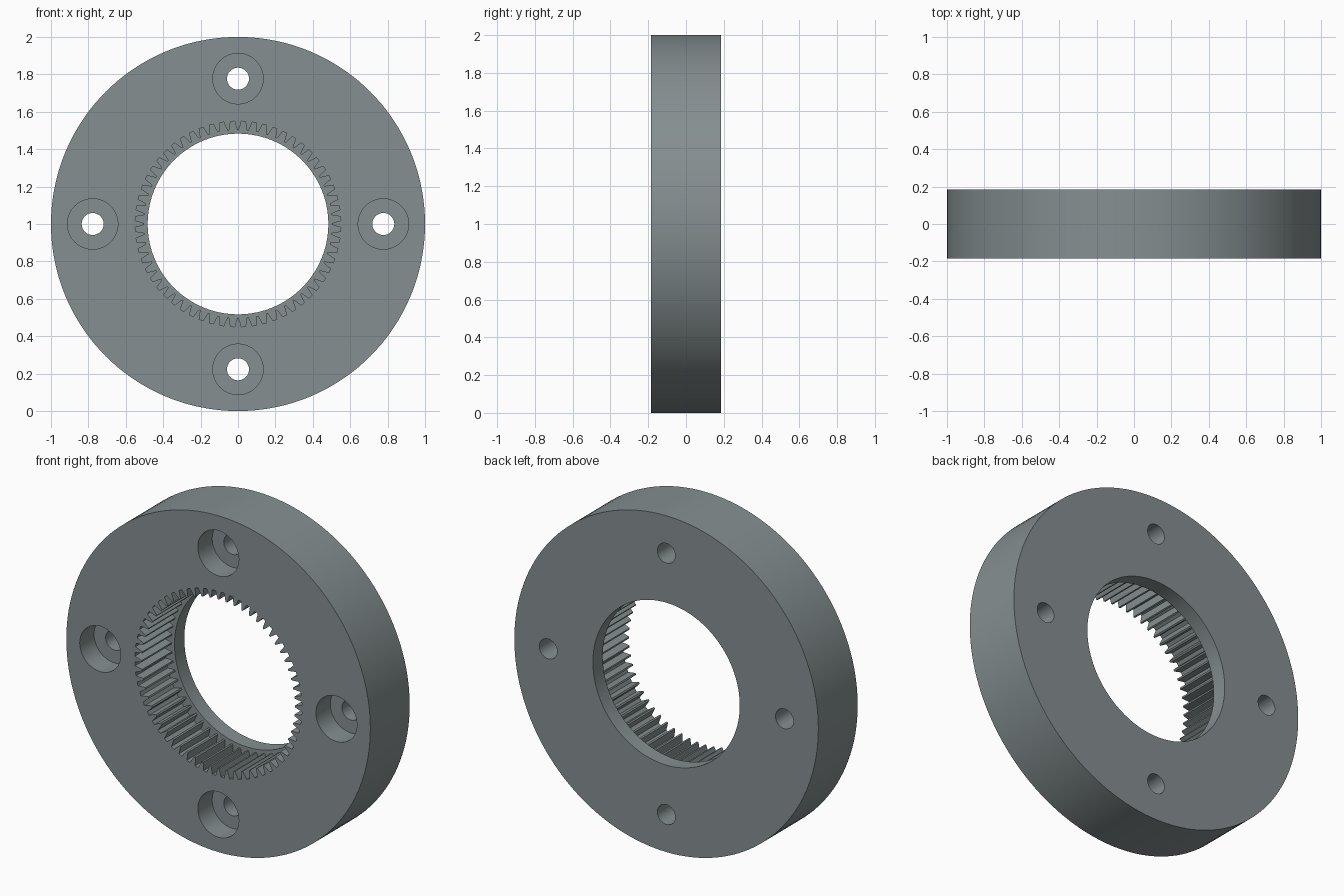
import bpy, bmesh, math
from mathutils import Vector

if "Cube" in bpy.data.objects:
    bpy.data.objects.remove(bpy.data.objects["Cube"])

HALF = 0.185       # half thickness
LIP_Y = 0.093      # where the teeth end and the plain lip starts
FLOOR_Y = -0.05    # counterbore floor
TEETH = 60
ROOT_R, TIP_R = 0.55, 0.503

bm = bmesh.new()


def circle(r, n, cx=0.0, cz=0.0):
    return [(cx + r * math.cos(2 * math.pi * i / n),
             cz + r * math.sin(2 * math.pi * i / n)) for i in range(n)]


def tooth_outline():
    # (fraction of pitch, radius): tooth centred on 0, narrow at the tip
    shape = [(-0.31, ROOT_R), (-0.22, 0.528), (-0.09, TIP_R),
             (0.09, TIP_R), (0.22, 0.528), (0.31, ROOT_R)]
    pts = []
    for i in range(TEETH):
        for f, r in shape:
            a = 2 * math.pi * (i + f) / TEETH
            pts.append((r * math.cos(a), r * math.sin(a)))
    return pts


def wall(pts, y0, y1):
    """Extrude an outline along y; return its two edge loops."""
    rings = [[bm.verts.new((x, y, z + 1)) for x, z in pts] for y in (y0, y1)]
    n = len(pts)
    for i in range(n):
        j = (i + 1) % n
        bm.faces.new((rings[0][i], rings[0][j], rings[1][j], rings[1][i]))
    return [[bm.edges.get((r[i], r[(i + 1) % n])) for i in range(n)] for r in rings]


def cap(loops, normal_y):
    """Fill the flat region between an outer loop and its holes."""
    edges = [e for loop in loops for e in loop]
    bmesh.ops.triangle_fill(bm, edges=edges, use_beauty=True,
                            use_dissolve=False, normal=Vector((0, normal_y, 0)))


# Outer rim, toothed bore and rear lip
rim_f, rim_b = wall(circle(1.0, 144), -HALF, HALF)
teeth_f, teeth_b = wall(tooth_outline(), -HALF, LIP_Y)
lip_f, lip_b = wall(circle(0.483, 120), LIP_Y, HALF)

# Four counterbored bolt holes
bores_f, holes_b = [], []
for k in range(4):
    cx, cz = 0.777 * math.cos(k * math.pi / 2), 0.777 * math.sin(k * math.pi / 2)
    bore_f, bore_floor = wall(circle(0.135, 48, cx, cz), -HALF, FLOOR_Y)
    hole_floor, hole_b = wall(circle(0.059, 32, cx, cz), FLOOR_Y, HALF)
    cap([bore_floor, hole_floor], -1)
    bores_f.append(bore_f)
    holes_b.append(hole_b)

# Flat faces
cap([teeth_b, lip_f], -1)
cap([rim_f, teeth_f] + bores_f, -1)
cap([rim_b, lip_b] + holes_b, 1)
bmesh.ops.recalc_face_normals(bm, faces=bm.faces[:])

mesh = bpy.data.meshes.new("ring_gear")
bm.to_mesh(mesh)
bm.free()
gear = bpy.data.objects.new("ring_gear", mesh)
bpy.context.collection.objects.link(gear)

steel = bpy.data.materials.new("grey_steel")
steel.diffuse_color = (0.235, 0.275, 0.28, 1)
steel.use_nodes = True
steel.node_tree.nodes["Principled BSDF"].inputs["Base Color"].default_value = steel.diffuse_color
mesh.materials.append(steel)

bpy.context.view_layer.objects.active = gear
gear.select_set(True)
bpy.ops.object.shade_smooth_by_angle(angle=math.radians(20))
